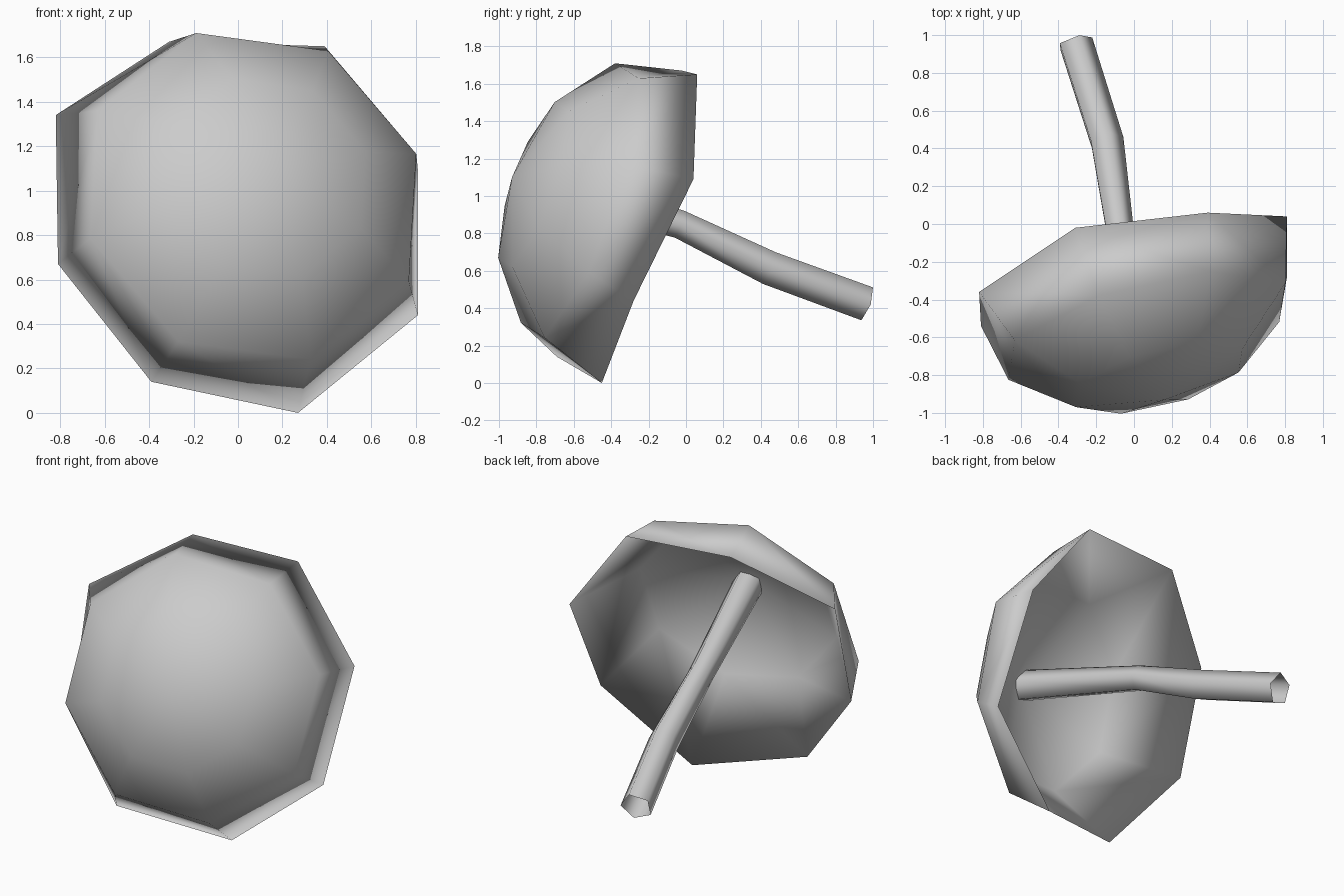
import bpy, bmesh
from math import cos, sin, tau
from mathutils import Vector

if "Cube" in bpy.data.objects:
    bpy.data.objects.remove(bpy.data.objects["Cube"], do_unlink=True)

grey = bpy.data.materials.new("plain grey")
grey.use_nodes = True
grey.diffuse_color = (0.6, 0.6, 0.6, 1)
grey.node_tree.nodes["Principled BSDF"].inputs["Base Color"].default_value = grey.diffuse_color

# Tilted frame shared by the cap and the stem
axis = Vector((0.239, -0.917, 0.319)).normalized()
side = Vector((1.62, 0.57, 0.42))
side = (side - axis * side.dot(axis)).normalized()
centre = Vector((-0.01, -0.265, 0.87))


def ring(bm, middle, radius, count, normal=axis, turn=0.0):
    """A ring of vertices, or a single pole when the radius is zero."""
    if radius == 0:
        return [bm.verts.new(middle)]
    a = (side - normal * side.dot(normal)).normalized()
    b = normal.cross(a)
    angles = [tau * i / count + turn for i in range(count)]
    return [bm.verts.new(middle + radius * (a * cos(t) + b * sin(t))) for t in angles]


def bridge(bm, rings):
    """Join neighbouring rings and poles into one skin."""
    for lower, upper in zip(rings, rings[1:]):
        n = max(len(lower), len(upper))
        for i in range(n):
            j = (i + 1) % n
            corners = [lower[i % len(lower)], lower[j % len(lower)],
                       upper[j % len(upper)], upper[i % len(upper)]]
            bm.faces.new(list(dict.fromkeys(corners)))


def finish(bm, name):
    bmesh.ops.recalc_face_normals(bm, faces=bm.faces)
    mesh = bpy.data.meshes.new(name)
    bm.to_mesh(mesh)
    bm.free()
    mesh.materials.append(grey)
    mesh.shade_smooth()
    obj = bpy.data.objects.new(name, mesh)
    bpy.context.collection.objects.link(obj)


# Cap: eight-sided dome with a slightly uneven rim and a deep hollow underside
rim = [(0.81, 0.04, 1.09), (0.39, 0.06, 1.65), (-0.31, -0.02, 1.67), (-0.82, -0.36, 1.34),
       (-0.81, -0.54, 0.67), (-0.39, -0.69, 0.14), (0.27, -0.45, 0), (0.81, -0.28, 0.44)]
outside = [(0.725, 0), (0.60, 0.48), (0.33, 0.80)]
inside = [(0.45, 0.62), (0.65, 0)]
bm = bmesh.new()
rings = [ring(bm, centre + axis * h, r, 8) for h, r in outside]
rings.append([bm.verts.new(p) for p in rim])
rings += [ring(bm, centre + axis * h, r, 8) for h, r in inside]
bridge(bm, rings)
finish(bm, "mushroom_cap")

# Stem: five-sided open tube, narrow in the middle, bending as it leaves the cap
path = [(centre + axis * 0.64, 0.098), (Vector((-0.08, -0.04, 0.85)), 0.08),
        (Vector((-0.15, 0.44, 0.615)), 0.096), (Vector((-0.315, 0.96, 0.425)), 0.098)]
bm = bmesh.new()
rings = []
last = len(path) - 1
for i, (point, radius) in enumerate(path):
    along = (path[min(i + 1, last)][0] - path[max(i - 1, 0)][0]).normalized()
    rings.append(ring(bm, point, radius, 5, along, 0.3))
bridge(bm, rings)
finish(bm, "mushroom_stem")
